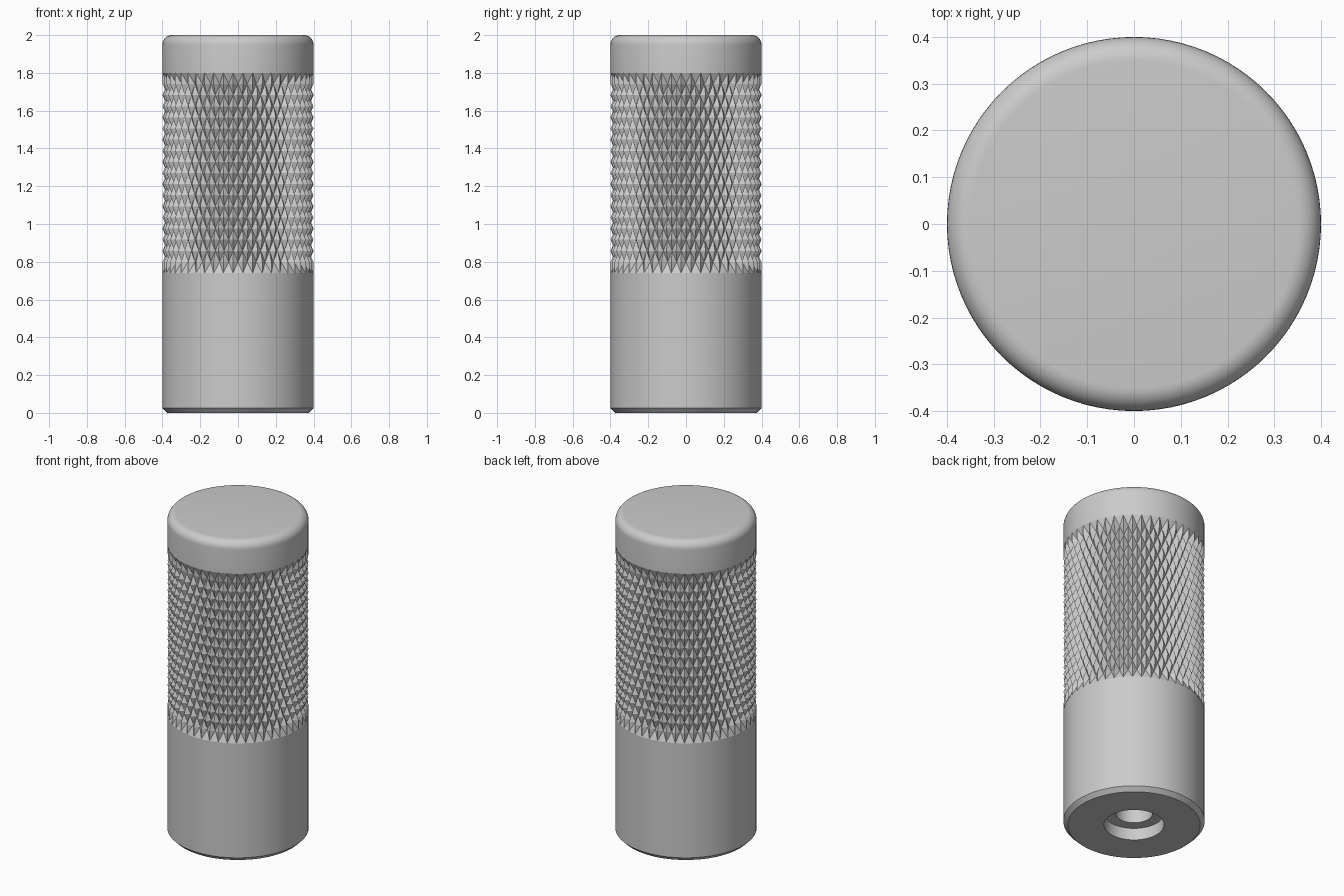
import bpy, bmesh
from math import sin, cos, pi

if "Cube" in bpy.data.objects:
    bpy.data.objects.remove(bpy.data.objects["Cube"])

TEETH = 48            # diamonds around the grip
N = TEETH * 2         # columns: tip and valley alternate
R, VALLEY = 0.40, 0.375
Z0, Z1, ROWS = 0.74, 1.80, 18
FILLET = 0.05

bm = bmesh.new()


def ring(radius, z):
    """Ring of vertices; radius is a number or a function of the column."""
    f = radius if callable(radius) else (lambda i: radius)
    return [bm.verts.new((f(i) * cos(2 * pi * i / N), f(i) * sin(2 * pi * i / N), z))
            for i in range(N)]


def bridge(a, b):
    for i in range(N):
        k = (i + 1) % N
        bm.faces.new((a[i], a[k], b[k], b[i]))


def bridge_diamond(a, b, j):
    """Split each cell along its groove so every tip becomes a pyramid."""
    for i in range(N):
        k = (i + 1) % N
        if (i + j) % 2 == 0:
            bm.faces.new((a[i], a[k], b[i]))
            bm.faces.new((a[k], b[k], b[i]))
        else:
            bm.faces.new((a[i], a[k], b[k]))
            bm.faces.new((a[i], b[k], b[i]))


# stepped screw hole, underside, chamfer and plain lower sleeve
lower = [ring(r, z) for r, z in ((0.105, 0.60), (0.105, 0.075), (0.17, 0.075),
                                 (0.17, 0), (0.375, 0), (R, 0.025), (R, Z0))]
for a, b in zip(lower, lower[1:]):
    bridge(a, b)
bm.faces.new(lower[0])

# diamond knurl, running out to full radius at both ends
prev = lower[-1]
for j in range(1, ROWS + 1):
    z = Z0 + (Z1 - Z0) * j / ROWS
    if j == ROWS:
        cur = ring(R, z)
    else:
        cur = ring(lambda i: R if (i + j) % 2 == 0 else VALLEY, z)
    bridge_diamond(prev, cur, j - 1)
    prev = cur

# plain top collar with rounded rim
for s in range(9):
    a = pi / 2 * s / 8
    cur = ring(R - FILLET * (1 - cos(a)), 2 - FILLET * (1 - sin(a)))
    bridge(prev, cur)
    prev = cur
bm.faces.new(prev)

bmesh.ops.recalc_face_normals(bm, faces=bm.faces)
mesh = bpy.data.meshes.new("knurled_handle")
bm.to_mesh(mesh)
bm.free()
handle = bpy.data.objects.new("knurled_handle", mesh)
bpy.context.collection.objects.link(handle)
bpy.context.view_layer.objects.active = handle
handle.select_set(True)
bpy.ops.object.shade_smooth_by_angle(angle=0.26)
